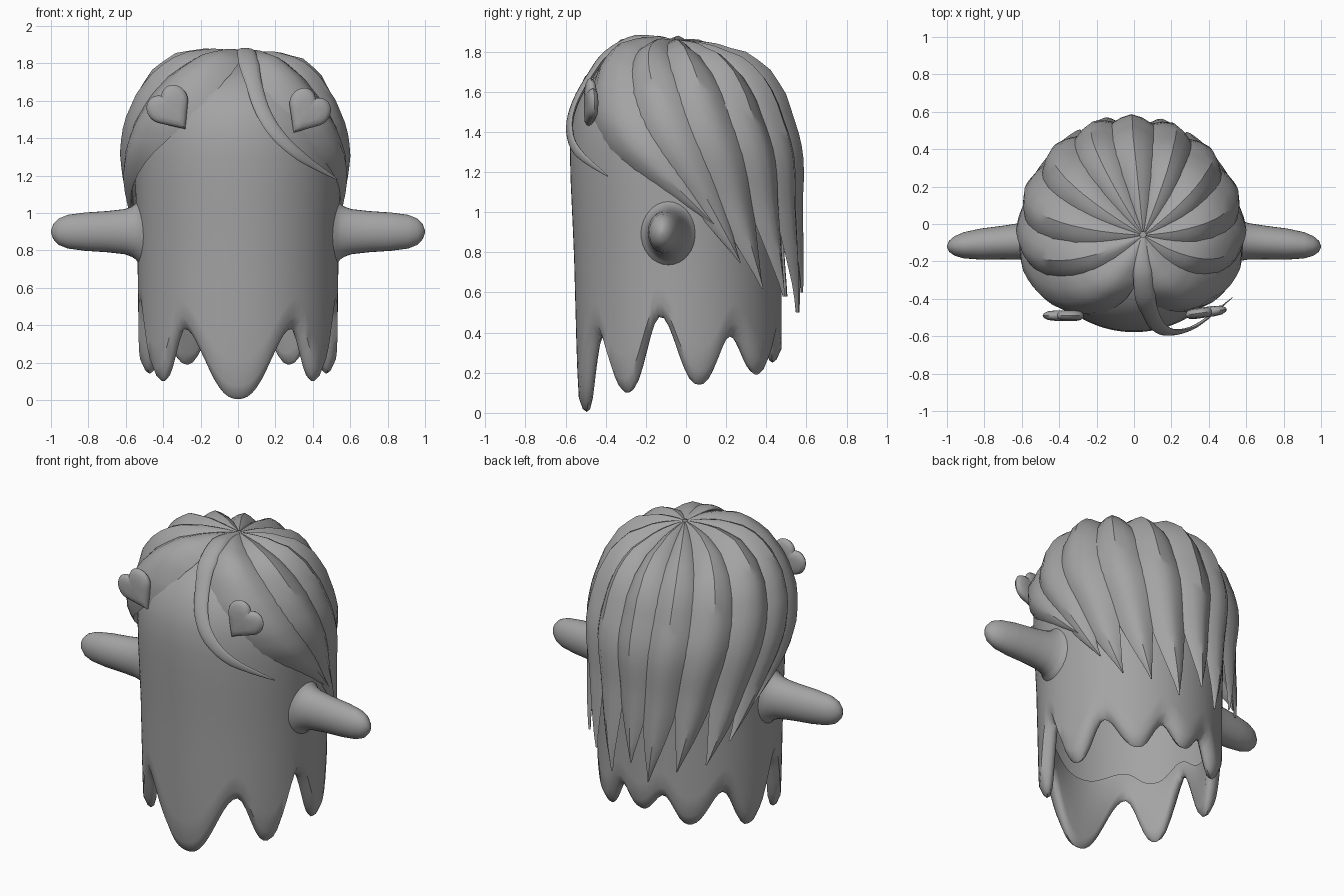
import bpy, math
from mathutils import Vector

if "Cube" in bpy.data.objects:
    bpy.data.objects.remove(bpy.data.objects["Cube"])

grey = bpy.data.materials.new("mid grey")
grey.diffuse_color = (0.37, 0.37, 0.37, 1)
grey.use_nodes = True
grey.node_tree.nodes["Principled BSDF"].inputs["Base Color"].default_value = grey.diffuse_color


def interp(pts, x):
    """Piecewise linear lookup in a list of (x, value)."""
    for (x0, v0), (x1, v1) in zip(pts, pts[1:]):
        if x <= x1:
            return v0 + (v1 - v0) * (x - x0) / (x1 - x0)
    return pts[-1][1]


def loft(name, rings, angle=40, open_start=False):
    """Skin closed rings of equal length and cap the ends."""
    n = len(rings[0])
    verts = [v for ring in rings for v in ring]
    faces = [(i * n + j, i * n + (j + 1) % n, (i + 1) * n + (j + 1) % n, (i + 1) * n + j)
             for i in range(len(rings) - 1) for j in range(n)]
    ends = [(rings[-1], (len(rings) - 1) * n)] + ([] if open_start else [(rings[0], 0)])
    for ring, base in ends:
        c = len(verts)
        verts.append(sum((Vector(v) for v in ring), Vector()) / n)
        faces += [(base + j, base + (j + 1) % n, c) for j in range(n)]
    me = bpy.data.meshes.new(name)
    me.from_pydata(verts, [], faces)
    me.materials.append(grey)
    ob = bpy.data.objects.new(name, me)
    bpy.context.collection.objects.link(ob)
    bpy.ops.object.select_all(action='DESELECT')
    ob.select_set(True)
    bpy.context.view_layer.objects.active = ob
    bpy.ops.object.mode_set(mode='EDIT')
    bpy.ops.mesh.select_all(action='SELECT')
    bpy.ops.mesh.remove_doubles(threshold=0.0005)
    bpy.ops.mesh.normals_make_consistent(inside=False)
    bpy.ops.object.mode_set(mode='OBJECT')
    bpy.ops.object.shade_smooth_by_angle(angle=math.radians(angle))
    return ob


# Body: hollow sheet with a wavy hem, a turned-in lip and a domed head
HEM = [(0, 0.005), (36, 0.38), (56, 0.10), (79, 0.48), (102, 0.14), (123, 0.38),
       (146, 0.19), (164, 0.36), (180, 0.25)]
WALL = [(0, 0.5), (0.25, 0.51), (0.8, 0.517), (1.2, 0.53), (1.3, 0.53)]
COLS = 120


def hem(deg):
    """Round tips and tighter notches between them."""
    deg = abs((deg + 180) % 360 - 180)
    for (a0, z0), (a1, z1) in zip(HEM, HEM[1:]):
        if deg <= a1:
            u = (deg - a0) / (a1 - a0)
            u = u if z1 > z0 else 1 - u
            f = (1 - math.cos(math.pi * u ** 1.2)) / 2
            return min(z0, z1) + abs(z1 - z0) * f


def body_ring(r, zfun):
    ring = []
    for k in range(COLS):
        deg = 360 * k / COLS
        a, z = math.radians(deg), zfun(deg)
        rr = r if r is not None else interp(WALL, z)
        ring.append((rr * 1.04 * math.sin(a), -0.03 - 0.014 * z - rr * math.cos(a), z))
    return ring


rings = [body_ring(0.44, lambda d: 0.45 + 0.25 * hem(d)),
         body_ring(0.435, lambda d: hem(d) + 0.06),
         body_ring(0.448, lambda d: hem(d) + 0.012),
         body_ring(0.465, hem),
         body_ring(0.484, lambda d: hem(d) + 0.015)]
for i in range(10):
    rings.append(body_ring(None, lambda d: hem(d) + 0.07 + (1.23 - hem(d)) * i / 9))
for r, z in ((0.523, 1.42), (0.495, 1.53), (0.44, 1.63), (0.365, 1.71), (0.27, 1.765),
             (0.15, 1.8), (0.05, 1.81)):
    rings.append(body_ring(r, lambda d: z))
loft("body", rings, 50, open_start=True)

# Arms: tapered stubs whose flared base hugs the curve of the body
ARM = [(0.515, 0.175, 0.15), (0.538, 0.162, 0.138), (0.55, 0.148, 0.122), (0.57, 0.134, 0.11),
       (0.61, 0.12, 0.098), (0.7, 0.11, 0.09), (0.82, 0.102, 0.083), (0.91, 0.09, 0.07),
       (0.96, 0.07, 0.052), (0.988, 0.04, 0.03), (1.0, 0.006, 0.005)]
for side, label in ((-1, "left"), (1, "right")):
    rings = []
    for x, rz, ry in ARM:
        hug = max(0, min(1, (0.62 - x) / 0.07))
        ring = []
        for k in range(32):
            a = math.tau * k / 32
            y = -0.085 - 0.035 * (x - 0.5) / 0.5 + ry * math.cos(a)
            ring.append((side * (x - hug * (y + 0.045) ** 2 / 1.0), y, 0.9 + rz * math.sin(a)))
        rings.append(ring)
    loft(label + "_arm", rings, 60)

# Hair: locks fanning from the crown over a rounded shell profile (radius, height)
SHELL = [(0, 1.858), (0.1, 1.866), (0.2, 1.866), (0.34, 1.835), (0.45, 1.75), (0.53, 1.63),
         (0.585, 1.48), (0.605, 1.33), (0.6, 1.2), (0.585, 1.05), (0.58, 0.8), (0.57, 0.45)]
arc = [0]
for p, q in zip(SHELL, SHELL[1:]):
    arc.append(arc[-1] + math.dist(p, q))
R_AT = [(s, p[0]) for s, p in zip(arc, SHELL)]
Z_AT = [(s, p[1]) for s, p in zip(arc, SHELL)]


def fullness(a, z):
    """Fuller at the front corners, slimmer at the back and right."""
    high = max(0, min(1, (z - 1.15) / 0.35))
    low = max(0, min(1, (1.15 - z) / 0.5))
    front, back = max(0, math.cos(a)), max(0, -math.cos(a))
    return (1 + 0.09 * front * abs(math.sin(a)) - back * (0.06 + 0.055 * high - 0.06 * low)
            - 0.05 * max(0, math.sin(a)))


def sag(a, r, z):
    """Lower the shoulder of the shell at the back and right."""
    high = max(0, min(1, (z - 1.15) / 0.35))
    return min(1, r / 0.3) * high * (0.055 * max(0, -math.cos(a)) + 0.03 * max(0, math.sin(a)))


def lock(name, start, end, tip, half, power):
    length = interp([(-p[1], s) for s, p in list(zip(arc, SHELL))[2:]], -tip)
    rows, rings = 24, []
    for i in range(rows + 1):
        t = max(i / rows, 0.01)
        s = t * length
        r, z = interp(R_AT, s), interp(Z_AT, s)
        mix = min(1, r / 0.5)
        cx, cy = 0.05 * (1 - mix), -0.06 + 0.065 * mix
        taper = 1 if t < 0.5 else max(0.02, 1 - ((t - 0.5) / 0.5) ** 1.4)
        mid = start + (end - start) * t ** power
        puff = min(1, r / 0.4) * (0.12 + 0.88 * taper)
        # bulge along the slope of the shell
        s0 = max(s - 0.02, 0)
        dr = interp(R_AT, s + 0.02) - interp(R_AT, s0)
        dz = interp(Z_AT, s + 0.02) - interp(Z_AT, s0)
        n = math.hypot(dr, dz)
        nr, nz = -dz / n, dr / n
        ring = []
        cross = [(-1, -0.045), (-0.7, -0.014), (-0.35, 0.012), (0, 0.028), (0.35, 0.012),
                 (0.7, -0.014), (1, -0.045), (0.5, -0.06), (-0.5, -0.06)]
        for u, off in cross:
            a = math.radians(mid + u * half * taper)
            rr, zz = r * fullness(a, z) + nr * off * puff, z + nz * off * puff - sag(a, r, z)
            ring.append((cx + rr * math.sin(a), cy - rr * math.cos(a), zz))
        rings.append(ring)
    loft(name, rings, 35)


# start angle, end angle, tip height, half width, sweep
LOCKS = [(20, 104, 0.94, 26, 1.7), (55, 119, 0.75, 20, 1.5), (86, 133, 0.62, 20, 1.4),
         (117, 150, 0.58, 19, 1.3), (148, 167, 0.5, 18, 1.2)]
for side, label in ((1, "right"), (-1, "left")):
    for i, (a0, a1, tip, half, power) in enumerate(LOCKS):
        lock(f"{label}_hair_lock_{i + 1}", side * a0, side * a1, tip, half, power)
lock("back_hair_lock", 180, 182, 0.6, 19, 1)

# Loose fringe strand curling across the forehead
STRAND = [Vector(p) for p in ((0.05, -0.07, 1.86), (0.045, -0.25, 1.865), (0.06, -0.39, 1.79),
                              (0.085, -0.47, 1.69), (0.13, -0.55, 1.55), (0.21, -0.58, 1.42),
                              (0.34, -0.54, 1.3), (0.53, -0.39, 1.18))]
WIDTH = [0.01, 0.05, 0.055, 0.045, 0.042, 0.038, 0.028, 0.003]
path = []
for i in range(len(STRAND) - 1):
    p0, p1 = STRAND[max(i - 1, 0)], STRAND[i]
    p2, p3 = STRAND[i + 1], STRAND[min(i + 2, len(STRAND) - 1)]
    for k in range(4):
        t = k / 4
        pos = 0.5 * (2 * p1 + (p2 - p0) * t + (2 * p0 - 5 * p1 + 4 * p2 - p3) * t * t
                     + (3 * p1 - p0 - 3 * p2 + p3) * t ** 3)
        path.append((pos, WIDTH[i] + (WIDTH[i + 1] - WIDTH[i]) * t))
path.append((STRAND[-1], WIDTH[-1]))
rings = []
for i, (pos, w) in enumerate(path):
    tangent = (path[min(i + 1, len(path) - 1)][0] - path[max(i - 1, 0)][0]).normalized()
    across = tangent.cross(pos - Vector((0, 0, 1.35))).normalized()
    out = across.cross(tangent)
    rings.append([pos + across * w * math.cos(a) + out * w * 0.35 * math.sin(a)
                  for a in (math.tau * k / 12 for k in range(12))])
loft("fringe_strand", rings, 50)

# Heart hair clips: two round lobes meeting in a square tip, with a pillowed edge
lobe = [(0.354 + 0.5 * math.cos(a), 0.311 + 0.5 * math.sin(a))
        for a in (math.radians(135 - 15 * k) for k in range(13))]
right_half = lobe + [(0.53, -0.22), (0.35, -0.4), (0.17, -0.58)]
outline = right_half + [(0, -0.75)] + [(-x, z) for x, z in reversed(right_half[1:])]
LAYERS = [(0.5, -0.028), (0.8, -0.023), (0.95, -0.012), (1, 0), (0.95, 0.012), (0.8, 0.023), (0.5, 0.028)]
for label, cx, cy, cz, tilt, yaw in (("left", -0.35, -0.49, 1.543, 36, 0),
                                     ("right", 0.36, -0.475, 1.527, -33, 8)):
    rings = [[(x * scale * 0.137, depth, z * scale * 0.155) for x, z in outline]
             for scale, depth in LAYERS]
    clip = loft(label + "_heart_clip", rings, 50)
    clip.location = (cx, cy, cz)
    clip.rotation_euler = (0, -math.radians(tilt), math.radians(yaw))
